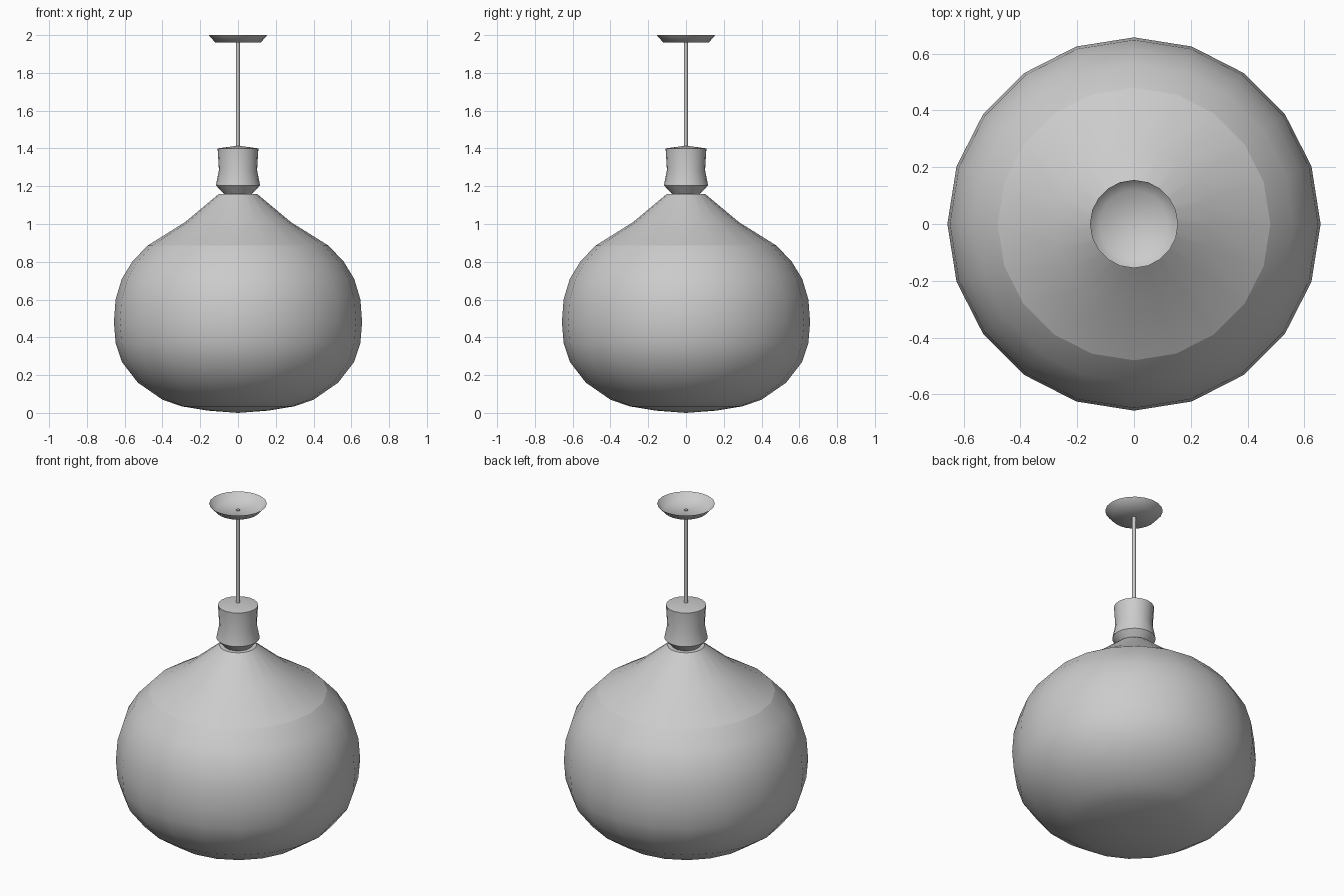
import bpy, bmesh, math

if "Cube" in bpy.data.objects:
    bpy.data.objects.remove(bpy.data.objects["Cube"])


def lathe(name, profile, sides, angle=35):
    """Revolve (radius, z) points about the z axis; radius 0 makes a pole."""
    bm = bmesh.new()
    rings = []
    for r, z in profile:
        n = 1 if r == 0 else sides
        rings.append([bm.verts.new((r * math.cos(2 * math.pi * i / sides),
                                    r * math.sin(2 * math.pi * i / sides), z))
                      for i in range(n)])
    for a, b in zip(rings, rings[1:]):
        for i in range(sides):
            j = (i + 1) % sides
            loop = [a[i % len(a)], a[j % len(a)], b[j % len(b)], b[i % len(b)]]
            bm.faces.new(list(dict.fromkeys(loop)))
    me = bpy.data.meshes.new(name)
    bm.to_mesh(me)
    bm.free()
    ob = bpy.data.objects.new(name, me)
    bpy.context.collection.objects.link(ob)
    bpy.ops.object.select_all(action='DESELECT')
    ob.select_set(True)
    bpy.context.view_layer.objects.active = ob
    bpy.ops.object.shade_smooth_by_angle(angle=math.radians(angle))
    return ob


# Round glass globe, closed at the bottom
lathe("globe", [(0, 0), (0.16, 0.012), (0.3, 0.035), (0.4, 0.07), (0.53, 0.16),
                (0.615, 0.27), (0.648, 0.37), (0.657, 0.48), (0.648, 0.6),
                (0.615, 0.71), (0.56, 0.8), (0.48, 0.885)], 20)

# Sloping shoulder, meeting the globe at a crease
lathe("shoulder", [(0.48, 0.885), (0.28, 1.01), (0.1, 1.16), (0, 1.16)], 20)

# Lamp holder with flared collar and cap
lathe("lamp_holder", [(0, 1.16), (0.075, 1.16), (0.117, 1.205), (0.101, 1.285),
                      (0.108, 1.4), (0, 1.415)], 20, 20)

# Hanging cord
lathe("cord", [(0, 1.405), (0.01, 1.405), (0.01, 1.965), (0, 1.965)], 12)

# Open ceiling dish
lathe("ceiling_dish", [(0, 1.96), (0.12, 1.96), (0.155, 2.0)], 20, 60)
